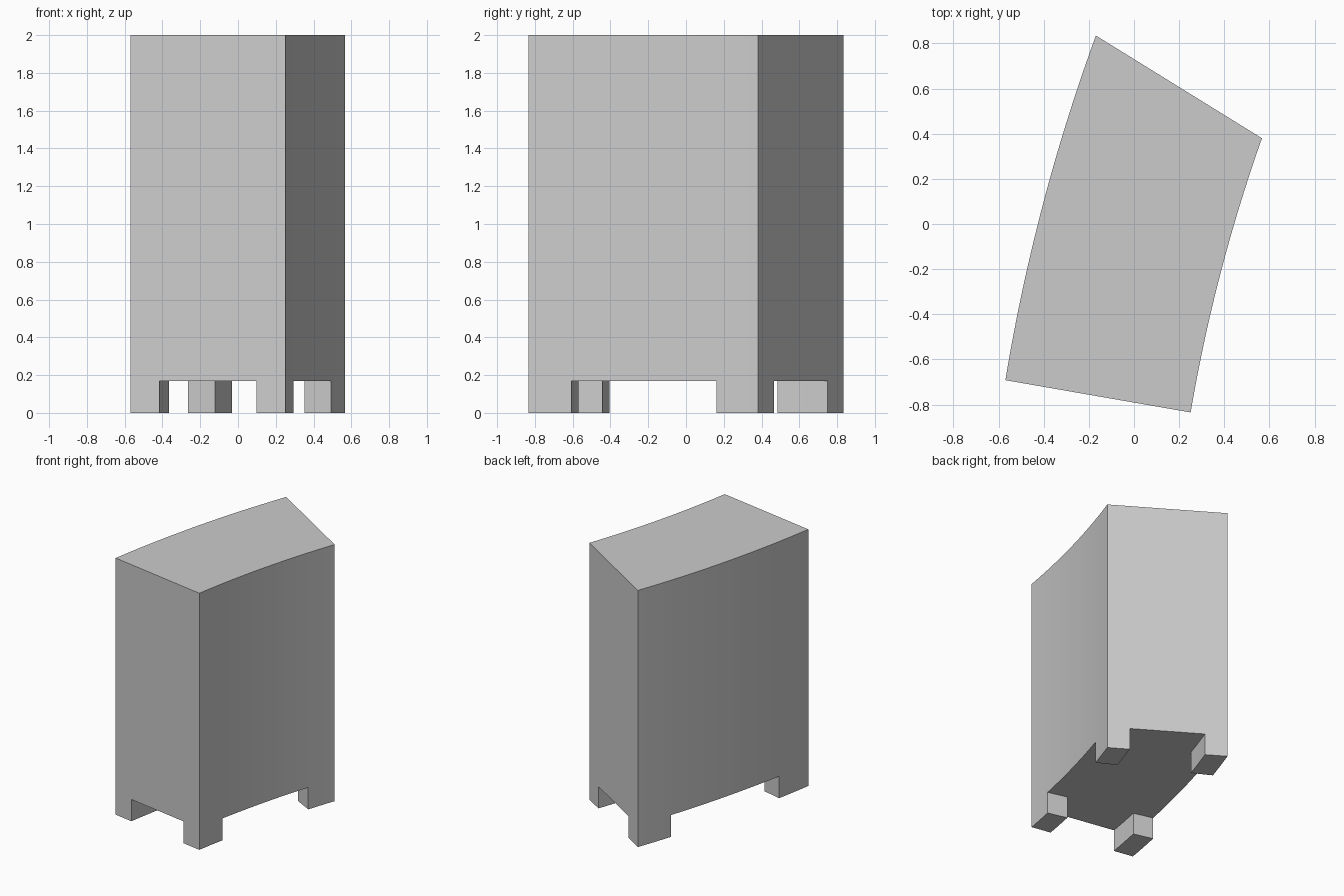
import bpy, bmesh
from mathutils import Vector

if "Cube" in bpy.data.objects:
    bpy.data.objects.remove(bpy.data.objects["Cube"])

HEIGHT, LEG = 2.0, 0.17
INSET = 0.184   # leg size as a fraction of each side

# Plan corners
back_l, back_r = Vector((-0.169, 0.835)), Vector((0.567, 0.38))
front_r, front_l = Vector((0.251, -0.835)), Vector((-0.57, -0.692))


def bowed(a, b, sag, v):
    """Point on a shallow arc from a to b, bulging to the left."""
    d = (b - a).normalized()
    return a.lerp(b, v) + Vector((-d.y, d.x)) * sag * 4 * v * (1 - v)


def steps(a, b, n):
    return [a + (b - a) * i / n for i in range(n)]


us = [0, 0.187, 0.813, 1]
vs = steps(0, INSET, 4) + steps(INSET, 1 - INSET, 14) + steps(1 - INSET, 1, 4) + [1]

# Underside grid, following the two curved sides
bm = bmesh.new()
rows = []
for v in vs:
    left = bowed(front_l, back_l, 0.037, v)
    right = bowed(front_r, back_r, 0.027, v)
    rows.append([bm.verts.new((*left.lerp(right, u), LEG)) for u in us])

leg_faces = []
for j in range(len(vs) - 1):
    for i in range(3):
        f = bm.faces.new((rows[j][i], rows[j + 1][i], rows[j + 1][i + 1], rows[j][i + 1]))
        if i != 1 and (j < 4 or j >= len(vs) - 5):
            leg_faces.append(f)


def extrude(faces, dz):
    geom = bmesh.ops.extrude_face_region(bm, geom=faces)["geom"]
    verts = [g for g in geom if isinstance(g, bmesh.types.BMVert)]
    bmesh.ops.translate(bm, verts=verts, vec=(0, 0, dz))


# Body upwards, corner legs downwards
extrude(bm.faces[:], HEIGHT - LEG)
extrude(leg_faces, -LEG)
bmesh.ops.recalc_face_normals(bm, faces=bm.faces[:])

mesh = bpy.data.meshes.new("curved_cabinet_body")
bm.to_mesh(mesh)
bm.free()
bpy.context.collection.objects.link(bpy.data.objects.new("curved_cabinet_body", mesh))
